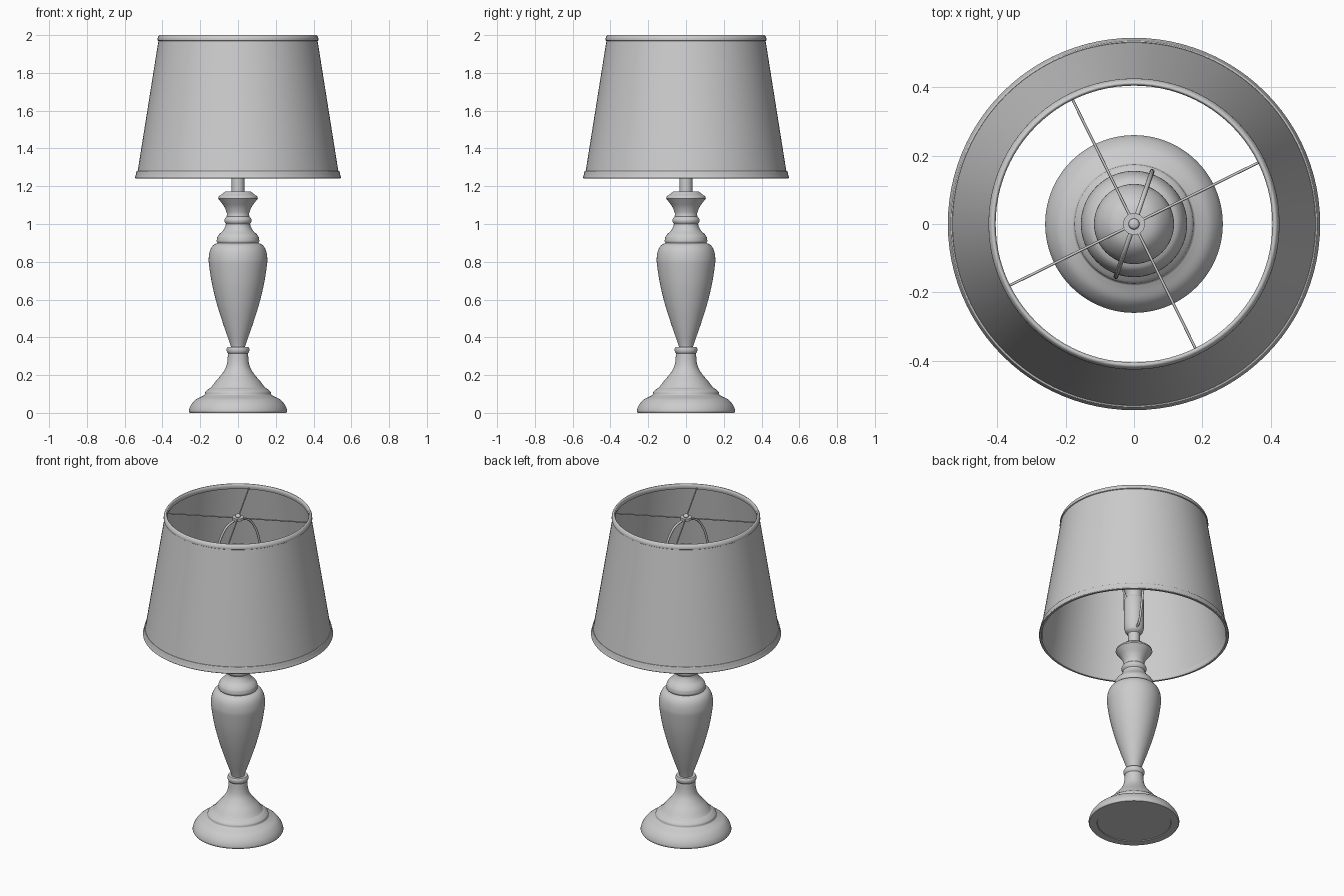
import bpy, bmesh, math
from mathutils import Vector

grey = bpy.data.materials.new("light grey")
grey.diffuse_color = (0.6, 0.6, 0.6, 1)


def catmull(pts, n=5):
    """Smooth curve through the points."""
    v = [Vector(p) for p in pts]
    if len(v) < 3:
        return v
    v = [2 * v[0] - v[1]] + v + [2 * v[-1] - v[-2]]
    out = []
    for i in range(1, len(v) - 2):
        a, b, c, d = v[i - 1:i + 3]
        for k in range(n):
            t = k / n
            out.append(0.5 * (2 * b + (c - a) * t + (2 * a - 5 * b + 4 * c - d) * t * t
                              + (3 * b - a - 3 * c + d) * t ** 3))
    return out + [v[-2]]


def lathe(name, sections, sides=72, closed=False):
    """Spin smooth (radius, height) sections round the z axis; sections meet in creases."""
    prof = []
    for s in sections:
        for p in catmull(s):
            if not prof or (p - prof[-1]).length > 1e-5:
                prof.append(p)
    bm = bmesh.new()
    rings = []
    for r, z in prof:
        if r < 1e-4:
            rings.append([bm.verts.new((0, 0, z))] * sides)
        else:
            rings.append([bm.verts.new((r * math.cos(2 * math.pi * i / sides),
                                        r * math.sin(2 * math.pi * i / sides), z))
                          for i in range(sides)])
    pairs = list(zip(rings, rings[1:]))
    if closed:
        pairs.append((rings[-1], rings[0]))
    for a, b in pairs:
        for i in range(sides):
            j = (i + 1) % sides
            quad = list(dict.fromkeys((a[i], a[j], b[j], b[i])))
            if len(quad) > 2:
                bm.faces.new(quad)
    bmesh.ops.recalc_face_normals(bm, faces=bm.faces)
    me = bpy.data.meshes.new(name)
    bm.to_mesh(me)
    bm.free()
    me.shade_smooth()
    me.set_sharp_from_angle(angle=math.radians(35))
    me.materials.append(grey)
    ob = bpy.data.objects.new(name, me)
    bpy.context.collection.objects.link(ob)
    return ob


def rod(name, pts, radius):
    """Round wire along a path."""
    cu = bpy.data.curves.new(name, 'CURVE')
    cu.dimensions = '3D'
    cu.bevel_depth = radius
    cu.bevel_resolution = 2
    cu.use_fill_caps = True
    sp = cu.splines.new('POLY')
    sp.points.add(len(pts) - 1)
    for q, p in zip(sp.points, pts):
        q.co = (*p, 1)
        q.radius = 1
    sp.use_smooth = True
    cu.materials.append(grey)
    ob = bpy.data.objects.new(name, cu)
    bpy.context.collection.objects.link(ob)


# Stepped foot with slightly recessed underside
lathe("foot", [
    [(0, 0.004), (0.21, 0.004)],
    [(0.21, 0.004), (0.212, 0)],
    [(0.212, 0), (0.256, 0)],
    [(0.256, 0), (0.26, 0.012), (0.25, 0.04), (0.225, 0.07), (0.187, 0.09)],
    [(0.187, 0.09), (0.176, 0.097), (0.172, 0.112), (0.152, 0.13)],
    [(0.152, 0.13), (0.143, 0.135), (0.12, 0.165), (0.09, 0.2), (0.067, 0.235), (0.057, 0.27), (0.053, 0.315)],
    [(0.053, 0.315), (0.059, 0.325), (0.06, 0.34), (0.055, 0.35)],
    [(0.055, 0.35), (0, 0.35)],
])

# Vase shaped column
lathe("vase_body", [
    [(0, 0.345), (0.036, 0.345)],
    [(0.036, 0.345), (0.045, 0.375), (0.075, 0.46), (0.11, 0.57), (0.137, 0.68),
     (0.153, 0.78), (0.155, 0.82), (0.148, 0.86), (0.132, 0.887), (0.108, 0.9)],
    [(0.108, 0.9), (0, 0.9)],
])

# Collar, waist and flared cup
lathe("neck", [
    [(0, 0.897), (0.108, 0.897)],
    [(0.108, 0.897), (0.113, 0.91), (0.11, 0.93)],
    [(0.11, 0.93), (0.1, 0.945), (0.08, 0.965), (0.068, 0.985), (0.064, 1.0)],
    [(0.064, 1.0), (0.071, 1.012), (0.071, 1.025), (0.06, 1.04)],
    [(0.06, 1.04), (0.06, 1.06), (0.072, 1.09), (0.092, 1.118), (0.105, 1.135)],
    [(0.105, 1.135), (0.102, 1.145), (0.085, 1.158), (0.068, 1.172)],
    [(0.068, 1.172), (0, 1.174)],
])

# Stem and bulb socket
lathe("stem", [[(0, 1.17), (0.034, 1.17)], [(0.034, 1.17), (0.034, 1.26)], [(0.034, 1.26), (0, 1.26)]], 32)
lathe("socket", [
    [(0, 1.25), (0.034, 1.25)],
    [(0.034, 1.25), (0.05, 1.265), (0.058, 1.295)],
    [(0.058, 1.295), (0.058, 1.47)],
    [(0.058, 1.47), (0.05, 1.485)],
    [(0.05, 1.485), (0, 1.485)],
], 40)

# Light bulb
lathe("bulb", [
    [(0.045, 1.48), (0.05, 1.52), (0.08, 1.59), (0.11, 1.645), (0.117, 1.69),
     (0.105, 1.74), (0.065, 1.785), (0, 1.8)],
], 48)

# Lampshade: thin wall with a turned-in lip and trim bands
lathe("shade", [
    [(0.419, 1.985), (0.534, 1.262)],
    [(0.528, 1.262), (0.413, 1.985)],
], 96, closed=True)
lathe("top_trim", [
    [(0.405, 1.992), (0.41, 2.0), (0.418, 1.998), (0.425, 1.985), (0.426, 1.972)],
    [(0.426, 1.972), (0.42, 1.968)],
    [(0.408, 1.968), (0.405, 1.98)],
], 96, closed=True)
lathe("bottom_trim", [
    [(0.532, 1.28), (0.537, 1.278), (0.541, 1.26), (0.545, 1.245), (0.541, 1.24)],
    [(0.53, 1.24), (0.526, 1.25), (0.526, 1.27)],
], 96, closed=True)

# Wire harp that loops round the bulb
ha = math.radians(71)
half = [(0.05, 1.275), (0.085, 1.29), (0.115, 1.36), (0.145, 1.48), (0.162, 1.62),
        (0.158, 1.74), (0.135, 1.85), (0.09, 1.93), (0.04, 1.96), (0, 1.965)]
loop = half + [(-r, z) for r, z in reversed(half[:-1])]
rod("harp", [(p.x * math.cos(ha), p.x * math.sin(ha), p.y) for p in catmull(loop)], 0.007)

# Four spokes holding the shade
for k in range(4):
    a = math.radians(26.3 + 90 * k)
    rod("spoke_%d" % (k + 1), [(r * math.cos(a), r * math.sin(a), 1.975) for r in (0.02, 0.412)], 0.004)

# Hub washer and finial
lathe("hub", [
    [(0, 1.966), (0.032, 1.966)], [(0.032, 1.966), (0.032, 1.982)], [(0.032, 1.982), (0, 1.982)],
], 32)
lathe("finial", [[(0.013, 1.98), (0.016, 1.988), (0.012, 1.996), (0, 1.999)]], 24)
